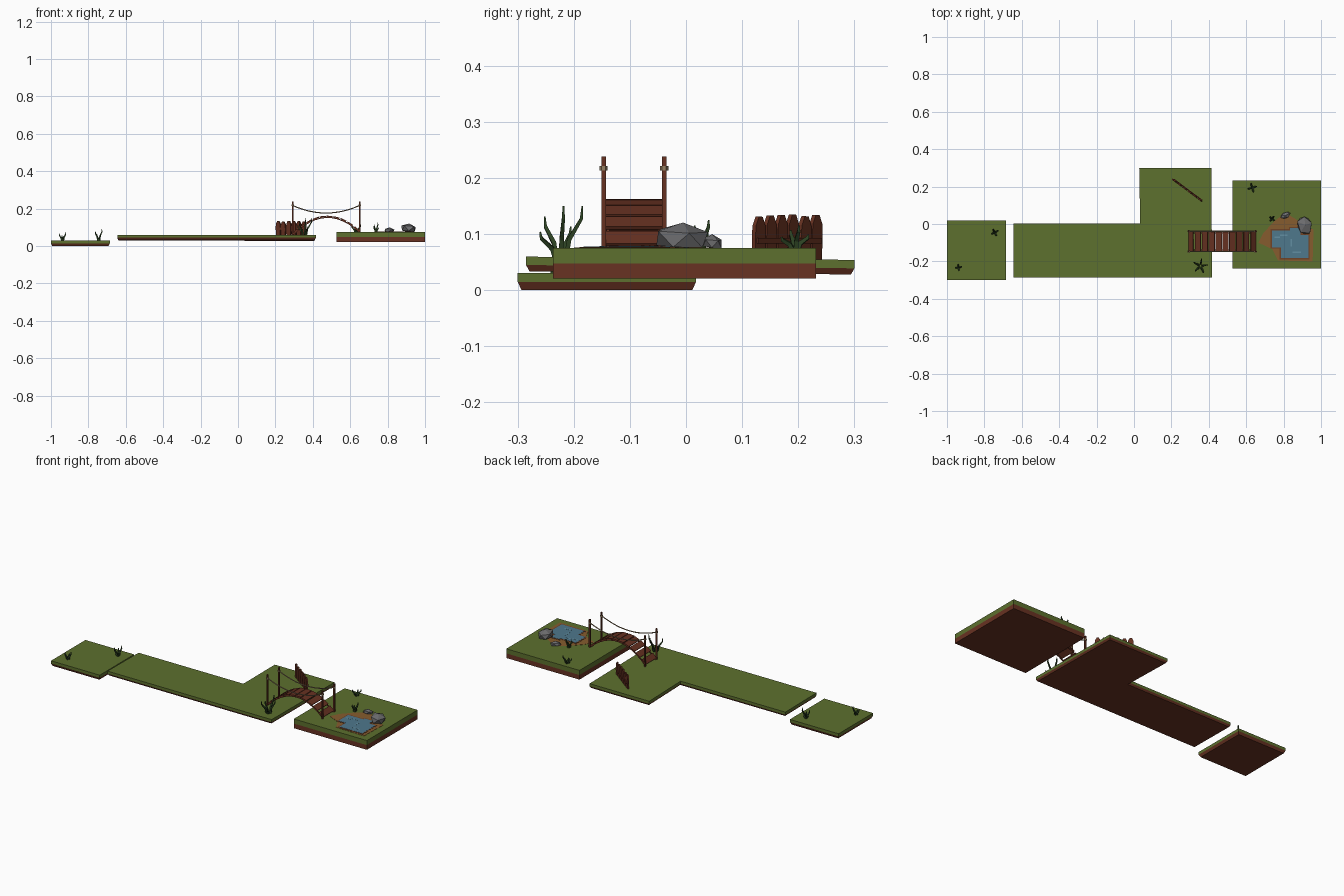
import bpy, bmesh, math, random
from mathutils import Vector

if "Cube" in bpy.data.objects:
    bpy.data.objects.remove(bpy.data.objects["Cube"])

random.seed(4)


def material(name, r, g, b):
    lin = [((c / 255 + 0.055) / 1.055) ** 2.4 for c in (r, g, b)]
    m = bpy.data.materials.new(name)
    m.diffuse_color = (*lin, 1)
    m.use_nodes = True
    m.node_tree.nodes["Principled BSDF"].inputs["Base Color"].default_value = m.diffuse_color
    return m


GRASS = material("grass green", 93, 112, 46)
DIRT = material("dirt brown", 104, 50, 34)
WOOD = material("wood red brown", 102, 49, 33)
ROPE = material("rope tan", 150, 128, 98)
LEAF = material("dark leaf green", 44, 66, 34)
ROCK = material("rock grey", 108, 108, 110)
BANK = material("pond bank tan", 134, 92, 46)
MUD = material("pond edge brown", 112, 66, 38)
WATER = material("water blue", 78, 120, 140)
RIPPLE = material("ripple blue", 98, 142, 162)


def finish(bm, name, *mats):
    bmesh.ops.recalc_face_normals(bm, faces=bm.faces)
    me = bpy.data.meshes.new(name)
    bm.to_mesh(me)
    bm.free()
    for m in mats:
        me.materials.append(m)
    ob = bpy.data.objects.new(name, me)
    bpy.context.collection.objects.link(ob)
    return ob


def inset_point(pts, i, d):
    """Move an outline corner inwards by d (counter-clockwise outline)."""
    p, a, b = Vector(pts[i]), Vector(pts[i - 1]), Vector(pts[(i + 1) % len(pts)])
    e1, e2 = (p - a).normalized(), (b - p).normalized()
    return p + d * (Vector((-e1.y, e1.x)) + Vector((-e2.y, e2.x)))


def slab(name, pts, levels, mats, split=None, tilt=0):
    """Stack of outlines: levels are (z, inset). Faces above split use mats[0]."""
    bm = bmesh.new()
    n = len(pts)
    rings = []
    for z, d in levels:
        q = [inset_point(pts, i, d) if d else Vector(pts[i]) for i in range(n)]
        rings.append([bm.verts.new((p.x, p.y, z - tilt * p.y)) for p in q])
    for k, (lo, hi) in enumerate(zip(rings, rings[1:])):
        for i in range(n):
            j = (i + 1) % n
            f = bm.faces.new((lo[i], lo[j], hi[j], hi[i]))
            if split is not None and k < split:
                f.material_index = 1
    base = bm.faces.new(rings[0][::-1])
    if split is not None:
        base.material_index = 1
    bm.faces.new(rings[-1])
    return finish(bm, name, *mats)


def rect(x0, x1, y0, y1):
    return [(x0, y0), (x1, y0), (x1, y1), (x0, y1)]


def add_tube(bm, pts, radii, sides=4):
    """Sweep a tapering polygon along a path."""
    pts = [Vector(p) for p in pts]
    rings = []
    for i, p in enumerate(pts):
        t = (pts[min(i + 1, len(pts) - 1)] - pts[max(i - 1, 0)]).normalized()
        u = t.cross(Vector((0, 1, 0.01)) if abs(t.y) < 0.9 else Vector((1, 0, 0))).normalized()
        v = t.cross(u)
        ang = [2 * math.pi * (k + 0.5) / sides for k in range(sides)]
        rings.append([bm.verts.new(p + radii[i] * (math.cos(a) * u + math.sin(a) * v)) for a in ang])
    for lo, hi in zip(rings, rings[1:]):
        for k in range(sides):
            j = (k + 1) % sides
            bm.faces.new((lo[k], lo[j], hi[j], hi[k]))
    bm.faces.new(rings[0][::-1])
    bm.faces.new(rings[-1])


def box(name, loc, size, mat, ry=0, rz=0):
    bm = bmesh.new()
    bmesh.ops.create_cube(bm, size=1)
    bmesh.ops.scale(bm, vec=size, verts=bm.verts)
    ob = finish(bm, name, mat)
    ob.location, ob.rotation_euler = loc, (0, ry, rz)
    return ob


# Three floating ground pieces: grass over dirt
slab("left_ground", rect(-1, -0.685, -0.3, 0.018),
     [(0, 0.007), (0.015, 0), (0.031, 0)], (GRASS, DIRT), 1)
slab("middle_ground", [(-0.645, -0.285), (0.417, -0.285), (0.414, 0.3), (0.028, 0.3), (0.033, 0.003), (-0.645, 0.003)],
     [(0.031, 0.006), (0.042, 0), (0.057, 0)], (GRASS, DIRT), 1, tilt=0.01)
slab("right_ground", rect(0.527, 1, -0.237, 0.232),
     [(0.021, 0), (0.048, 0), (0.048, 0), (0.075, 0)], (GRASS, DIRT), 1)

# Pond: bank, mud rim, water and ripples as thin stacked plates
slab("pond_bank", [(0.665, -0.10), (0.74, -0.135), (0.77, -0.195), (0.955, -0.2), (0.96, -0.03),
                   (0.89, 0.01), (0.81, 0.06), (0.75, 0.015), (0.69, -0.05)],
     [(0.074, 0), (0.0762, 0)], [BANK])
pond = [(0.738, -0.125), (0.785, -0.125), (0.785, -0.183), (0.932, -0.183), (0.932, -0.06),
        (0.89, -0.06), (0.89, -0.022), (0.835, -0.022), (0.835, -0.035), (0.738, -0.035)]
slab("pond_rim", pond, [(0.075, -0.007), (0.0772, -0.007)], [MUD])
slab("pond_water", pond, [(0.075, 0), (0.078, 0)], [WATER])
for i, (x, y, w, h) in enumerate([(0.765, -0.07, 0.03, 0.008), (0.84, -0.10, 0.008, 0.04),
                                  (0.87, -0.15, 0.045, 0.008), (0.80, -0.06, 0.04, 0.006)]):
    box(f"ripple_{i}", (x, y, 0.0782), (w, h, 0.001), RIPPLE)


# Faceted rocks
def rock(name, x, y, z, sx, sy, sz, rz):
    bm = bmesh.new()
    bmesh.ops.create_icosphere(bm, subdivisions=1, radius=1)
    for v in bm.verts:
        v.co *= random.uniform(0.9, 1.1)
        v.co.z = max(v.co.z, -0.55)
        v.co = Vector((v.co.x * sx, v.co.y * sy, v.co.z * sz))
    ob = finish(bm, name, ROCK)
    ob.location, ob.rotation_euler = (x, y, z), (0, 0.1, rz)


rock("big_rock", 0.912, -0.006, 0.092, 0.043, 0.054, 0.03, 0.3)
rock("small_rock", 0.81, 0.046, 0.084, 0.03, 0.017, 0.015, 0.4)

# Arched bridge
X0, HALF, YC = 0.471, 0.178, -0.093


def arch(t):  # t runs -1..1 along the bridge
    return Vector((X0 + HALF * t, YC, 0.159 - 0.086 * t * t + 0.008 * t))


for i in range(10):
    t = -0.93 + 1.86 * i / 9
    slope = math.atan2(-0.172 * t + 0.008, HALF)
    p = arch(t)
    box(f"bridge_plank_{i}", p, (0.034, 0.1 + random.uniform(0, 0.005), 0.006), WOOD,
        ry=-slope + random.uniform(-0.06, 0.06))
for side in (-1, 1):
    tag = "front" if side < 0 else "back"
    y = YC + side * 0.054
    bm = bmesh.new()
    add_tube(bm, [arch(-1 + k / 6) + Vector((0, side * 0.046, -0.006)) for k in range(13)], [0.004] * 13)
    finish(bm, f"bridge_stringer_{tag}", WOOD)
    for x, base in ((0.293, 0.05), (0.65, 0.07)):
        box(f"bridge_post_{tag}_{x}", (x, y, (base + 0.238) / 2), (0.008, 0.008, 0.238 - base), WOOD)
    # Sagging hand rope with a tied knot at each post
    bm = bmesh.new()
    add_tube(bm, [(X0 + HALF * t, y, 0.177 + 0.04 * t * t) for t in [-1 + k / 6 for k in range(13)]],
             [0.0032] * 13, 5)
    for x in (0.293, 0.65):
        add_tube(bm, [(x, y, 0.213), (x, y, 0.221)], [0.0075] * 2, 6)
    finish(bm, f"bridge_rope_{tag}", ROPE)

# Fence of pointed boards on one rail
A, B = Vector((0.203, 0.241)), Vector((0.367, 0.119))
ang = math.atan2(B.y - A.y, B.x - A.x)
for i in range(6):
    w, h = 0.0155, 0.081 - random.uniform(0, 0.004)
    prof = [(-w * 0.85, 0), (w * 0.85, 0), (w, h * 0.5), (w * 0.9, h - 0.016), (w * 0.35, h),
            (-w * 0.35, h), (-w * 0.9, h - 0.016), (-w, h * 0.5)]
    bm = bmesh.new()
    f = bm.faces.new([bm.verts.new((x, -0.004, z)) for x, z in prof])
    ext = bmesh.ops.extrude_face_region(bm, geom=[f])
    bmesh.ops.translate(bm, vec=(0, 0.008, 0), verts=[v for v in ext["geom"] if isinstance(v, bmesh.types.BMVert)])
    ob = finish(bm, f"fence_board_{i}", WOOD)
    p = A.lerp(B, (i + 0.5) / 6)
    ob.location, ob.rotation_euler = (p.x, p.y, 0.054), (0, random.uniform(-0.04, 0.04), ang)
m = (A + B) / 2
box("fence_rail", (m.x + 0.003, m.y + 0.004, 0.088), (0.19, 0.005, 0.01), WOOD, rz=ang)


# Grass tufts: bent tapering stems
def tuft(name, x, y, z, spread, height, n, start):
    bm = bmesh.new()
    for i in range(n):
        a = start + 2 * math.pi * i / n
        h = height * (1, 0.6, 0.8, 0.5)[i % 4]
        d = Vector((math.cos(a), math.sin(a), 0)) * spread
        c = Vector((x, y, z))
        path = [c + d * r + Vector((0, 0, h * q)) for r, q in ((0.25, -0.03), (0.4, 0.35), (0.95, 0.75), (1, 1))]
        add_tube(bm, path, [0.006, 0.0055, 0.004, 0.002])
    finish(bm, name, LEAF)


tuft("tuft_bridge", 0.355, -0.224, 0.058, 0.04, 0.092, 5, 1.4)
tuft("tuft_right_back", 0.632, 0.194, 0.075, 0.025, 0.04, 4, 0.3)
tuft("tuft_right_pond", 0.738, 0.028, 0.075, 0.016, 0.05, 4, 0.9)
tuft("tuft_left_back", -0.745, -0.045, 0.03, 0.02, 0.06, 4, 0.5)
tuft("tuft_left_front", -0.938, -0.232, 0.03, 0.018, 0.045, 4, 0.2)
